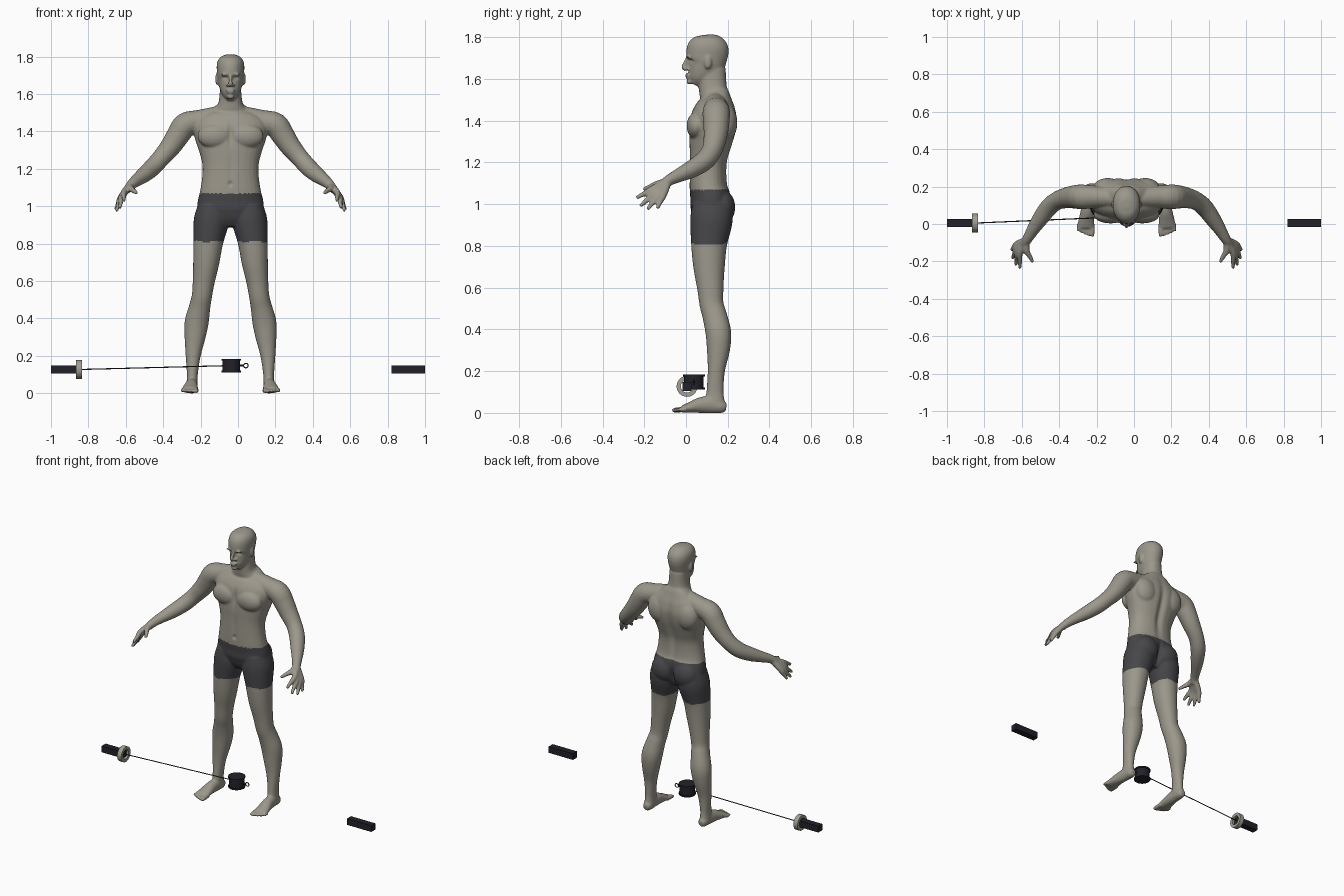
import bpy
import bmesh
from math import cos, sin, pi, exp, copysign
from mathutils import Vector, Matrix

if "Cube" in bpy.data.objects:
    bpy.data.objects.remove(bpy.data.objects["Cube"])

CENTRE_X = -0.04
X_AXIS, Y_AXIS = Vector((1, 0, 0)), Vector((0, 1, 0))


def material(name, colour):
    mat = bpy.data.materials.new(name)
    mat.use_nodes = True
    mat.diffuse_color = (*colour, 1)
    mat.node_tree.nodes["Principled BSDF"].inputs["Base Color"].default_value = (*colour, 1)
    return mat


skin = material("grey skin", (0.33, 0.31, 0.26))
cloth = material("charcoal shorts", (0.062, 0.06, 0.066))
black = material("black gear", (0.016, 0.015, 0.022))
pale = material("pale collar", (0.36, 0.35, 0.29))
cord = material("dark cord", (0.04, 0.032, 0.03))


def new_object(name, bm, *mats):
    mesh = bpy.data.meshes.new(name)
    bm.to_mesh(mesh)
    bm.free()
    for mat in mats:
        mesh.materials.append(mat)
    obj = bpy.data.objects.new(name, mesh)
    bpy.context.collection.objects.link(obj)
    return obj


def spline(rows, steps=4):
    """Catmull-Rom through rows of numbers."""
    rows = [Vector(r) for r in rows]
    out = []
    for i in range(len(rows) - 1):
        a, b, c, d = rows[max(i - 1, 0)], rows[i], rows[i + 1], rows[min(i + 2, len(rows) - 1)]
        for s in range(steps):
            t = s / steps
            out.append(b + (c - a) * t / 2 + (a * 2 - b * 5 + c * 4 - d) * t * t / 2
                       + (b * 3 - a - c * 3 + d) * t ** 3 / 2)
    return out + [rows[-1]]


def loft(bm, rows, ref=X_AXIS, power=2.0, side=1, count=28):
    """Closed tube through rows of x, y, z, half width, half depth in hundredths."""
    rows = spline(rows)
    points = [Vector(r[:3]) for r in rows]
    rings = []
    for i, row in enumerate(rows):
        tangent = (points[min(i + 1, len(rows) - 1)] - points[max(i - 1, 0)]).normalized()
        across = (ref - tangent * ref.dot(tangent)).normalized()
        deep = tangent.cross(across)
        ring = []
        for k in range(count):
            c, s = cos(2 * pi * k / count), sin(2 * pi * k / count)
            p = (points[i] + across * copysign(abs(c) ** (2 / power), c) * row[3]
                 + deep * copysign(abs(s) ** (2 / power), s) * row[4]) * 0.01
            ring.append(bm.verts.new((p.x * side, p.y, p.z)))
        rings.append(ring)
    for low, high in zip(rings, rings[1:]):
        for k in range(count):
            n = (k + 1) % count
            bm.faces.new((low[k], low[n], high[n], high[k]))
    bm.faces.new(rings[0][::-1])
    bm.faces.new(rings[-1])


def stack(bm, rows, power=2.0, side=1):
    """Upright loft from rows of z, centre x, half width, front y, back y."""
    loft(bm, [(x, (f + b) / 2, z, w, (b - f) / 2) for z, x, w, f, b in rows],
         power=power, side=side)


def limb(bm, rows, side):
    loft(bm, [(x, y, z, r, r) for x, y, z, r in rows], Y_AXIS, side=side, count=20)


def blob(bm, centre, radii, side=1):
    x, y, z = centre
    matrix = (Matrix.Translation(Vector((x * side, y, z)) * 0.01)
              @ Matrix.Diagonal(Vector(radii) * 0.01).to_4x4())
    bmesh.ops.create_uvsphere(bm, u_segments=24, v_segments=16, radius=1, matrix=matrix)


bm = bmesh.new()

# Torso and neck
stack(bm, [(89, 0, 7, 6, 17), (93, 0, 15, 3.5, 20), (98, 0, 17.6, 2.2, 22),
           (103, 0, 17.5, 2, 21.5), (108, 0, 16.3, 1.7, 20), (115, 0, 15.2, 1.7, 19.5),
           (122, 0, 15, 1.7, 20), (129, 0, 16.7, 1.5, 22), (136, 0, 19, 1.7, 24),
           (142, 0, 20, 2.4, 24.6), (147, 0, 17.5, 4.5, 23.5), (151, 0, 11.5, 6.5, 21.5),
           (154, 0, 7.2, 6.3, 20), (158, 0, 6, 6, 19.4), (165, 0, 5.6, 6, 19)], 2.3)

# Head and face
stack(bm, [(157.3, 0, 2, 1.8, 6), (160, 0, 4.3, 0.7, 10), (163, 0, 5.7, 0.5, 14),
           (167, 0, 6.7, 0.4, 18.4), (171, 0, 7.2, 0, 20), (175, 0, 7.4, 0.6, 20.5),
           (178, 0, 6.7, 2.2, 19.5), (180.2, 0, 4.7, 5, 17), (181.2, 0, 2, 8.5, 13.5)], 2.1)
loft(bm, [(0, 0.9, 170, 0.8, 1), (0, -0.4, 167.5, 0.9, 1.1),
          (0, -1, 165.5, 1.2, 1.3), (0, 0.3, 164.3, 1.3, 0.8)])
blob(bm, (0, 0.6, 162), (2.5, 1.1, 0.7))
blob(bm, (0, 0.9, 160.8), (2.1, 1.1, 0.7))
blob(bm, (0, 1.7, 158.6), (2, 1.5, 1.3))

finger_paths = [
    ((57, -15.5, 107.5), (57, -23.8, 103)),
    ((58, -14.5, 105.7), (59.2, -22, 99)),
    ((58.7, -12.7, 104.7), (61, -18.5, 97.5)),
    ((58.7, -10.8, 104.5), (61.5, -13.8, 98)),
    ((53.5, -14, 109.5), (50, -20.5, 107)),
]

for side in (1, -1):
    # Face, chest, back and hip muscles
    blob(bm, (1.6, 0.5, 164.7), (0.9, 1, 0.7), side)
    blob(bm, (3, 0.9, 170.4), (2.6, 0.8, 0.7), side)
    blob(bm, (7.2, 10.5, 168), (1, 1.8, 3.2), side)
    blob(bm, (8.5, 5, 137.5), (9.2, 4.7, 6.5), side)
    blob(bm, (10, 19, 139), (8, 5.6, 9), side)
    blob(bm, (8, 17, 98.5), (8.5, 6.6, 8.5), side)

    # Arm from collarbone to wrist
    limb(bm, [(7, 14, 148.5, 5), (17, 14.5, 145.5, 6), (24, 14.5, 143.5, 6.6),
              (28, 14.5, 138, 6.2), (32, 14, 132, 5.6), (37, 12.5, 126, 4.9),
              (41.5, 9, 121, 4.8), (46, 3, 117, 4.3), (50, -3, 114, 3.4),
              (53, -8, 111.5, 2.7), (55, -11, 109, 2.4)], side)
    for knuckle, tip in finger_paths:
        k, t = Vector(knuckle), Vector(tip)
        limb(bm, [(53.5, -8.5, 111, 1.9), (*k, 1.7), (*((k + t) / 2), 1.3), (*t, 0.9)], side)

    # Leg from hip to sole
    stack(bm, [(100, 9.5, 8, 3, 22), (92, 10.3, 9.4, 2, 22.3), (81, 11.9, 8, 2.4, 19.7),
               (70, 13, 7, 3.5, 18.6), (60, 14.3, 5.9, 5.3, 18), (52, 15.3, 5.4, 6.5, 18),
               (46, 16.5, 5.7, 8, 19.8), (38, 18.1, 6.4, 9.4, 21.7), (30, 19, 5.6, 10, 21),
               (20, 20, 4, 10.4, 18.6), (10, 20.4, 2.9, 9.8, 18), (5, 20.5, 3, 9, 18.6),
               (1, 20.5, 2.5, 10, 18)], 2.1, side)

    # Foot and toes
    loft(bm, [(20.5, 19.3, 2.6, 1.8, 2), (20.5, 17, 3, 2.9, 3.2), (20.6, 13, 4, 3.1, 4.2),
              (21, 7, 3.7, 3.5, 3.8), (21.5, 2, 2.6, 4.2, 2.6), (21.8, -2, 1.7, 4.6, 1.7)],
         side=side)
    for toe in range(5):
        x, r = 18.3 + 1.85 * toe, 1.35 if toe == 0 else 1.0
        limb(bm, [(x, 0, 1.5, r), (x, -3, 1.5, r),
                  (x, -6.6 + 0.2 * toe * toe, 1.1, r * 0.8)], side)

bmesh.ops.recalc_face_normals(bm, faces=bm.faces)

# Fuse the parts into one soft body
source = new_object("figure_source", bm)
fuse = source.modifiers.new("fuse", "REMESH")
fuse.mode, fuse.voxel_size = "VOXEL", 0.006
soften = source.modifiers.new("soften", "SMOOTH")
soften.factor, soften.iterations = 0.5, 5
graph = bpy.context.evaluated_depsgraph_get()
mesh = bpy.data.meshes.new_from_object(source.evaluated_get(graph))
bpy.data.objects.remove(source)
figure = bpy.data.objects.new("figure", mesh)
bpy.context.collection.objects.link(figure)
mesh.materials.clear()
mesh.materials.append(skin)
mesh.materials.append(cloth)

# Grooves: facing, |x|, z, reach in x, reach in z, depth
grooves = [(1, 0, 1.28, 0.022, 0.16, 0.016), (1, 0, 0.96, 0.016, 0.06, 0.03),
           (-1, 0, 1.38, 0.014, 0.06, 0.01), (-1, 0, 1.12, 0.01, 0.012, 0.01),
           (-1, 0, 1.2, 0.014, 0.08, 0.004), (-1, 0.03, 1.688, 0.014, 0.009, 0.009)]
normals = [v.normal.copy() for v in mesh.vertices]
for v, normal in zip(mesh.vertices, normals):
    x, z, shift = abs(v.co.x), v.co.z, 0
    if x < 0.1:
        for facing, gx, gz, rx, rz, depth in grooves:
            if normal.y * facing > 0.1:
                shift -= facing * depth * exp(-((x - gx) / rx) ** 2 - ((z - gz) / rz) ** 2)
    v.co.y += shift
    v.co.z = max(z, 0)

# Shorts by height
for face in mesh.polygons:
    face.use_smooth = True
    x, y, z = face.center
    hem = 0.812 + 0.004 * sin(60 * x)
    face.material_index = int(abs(x) < 0.27 and hem < z < 1.068 + 0.05 * max(y - 0.1, 0))
figure.location.x = CENTRE_X


def tube_along(bm, start, end, radius, segments=16):
    start, end = Vector(start), Vector(end)
    turn = (end - start).to_track_quat("Z", "Y").to_matrix().to_4x4()
    bmesh.ops.create_cone(bm, cap_ends=True, segments=segments, radius1=radius, radius2=radius,
                          depth=(end - start).length,
                          matrix=Matrix.Translation((start + end) / 2) @ turn)


def torus(name, location, major, minor, rotation, mat):
    bpy.ops.mesh.primitive_torus_add(location=location, rotation=rotation, major_radius=major,
                                     minor_radius=minor, major_segments=32, minor_segments=10)
    obj = bpy.context.object
    obj.name = name
    obj.data.materials.append(mat)
    bpy.ops.object.shade_smooth_by_angle()


# End blocks
for name, low, high in (("right_block", -1, -0.845), ("left_block", 0.82, 1)):
    bm = bmesh.new()
    bmesh.ops.create_cube(bm, size=1, matrix=Matrix.Translation(((low + high) / 2, 0.005, 0.127))
                          @ Matrix.Diagonal((high - low, 0.042, 0.042, 1)))
    new_object(name, bm, black)

# Pale collar around the right block
bm = bmesh.new()
profile = [(-0.865, 0.05), (-0.835, 0.05), (-0.835, 0.03), (-0.865, 0.03)]
loop = [bm.verts.new((x, 0.005, 0.127 + r)) for x, r in profile]
edges = [bm.edges.new((loop[i], loop[(i + 1) % 4])) for i in range(4)]
bmesh.ops.spin(bm, geom=loop + edges, cent=(0, 0.005, 0.127), axis=X_AXIS, angle=2 * pi,
               steps=32, use_merge=True)
bmesh.ops.recalc_face_normals(bm, faces=bm.faces)
new_object("collar", bm, pale)

# Cord and drum cuff with a side loop
bm = bmesh.new()
tube_along(bm, (-0.85, 0.005, 0.127), (-0.08, 0.038, 0.147), 0.003, 8)
new_object("cord", bm, cord)
bm = bmesh.new()
for bottom, top, radius in ((0.112, 0.182, 0.047), (0.112, 0.122, 0.052), (0.174, 0.184, 0.052)):
    tube_along(bm, (-0.036, 0.038, bottom), (-0.036, 0.038, top), radius, 28)
tube_along(bm, (0, 0.038, 0.148), (0.03, 0.038, 0.148), 0.006, 10)
new_object("cuff", bm, black)
torus("cuff_loop", (0.042, 0.038, 0.148), 0.012, 0.003, (pi / 2, 0, 0), black)
